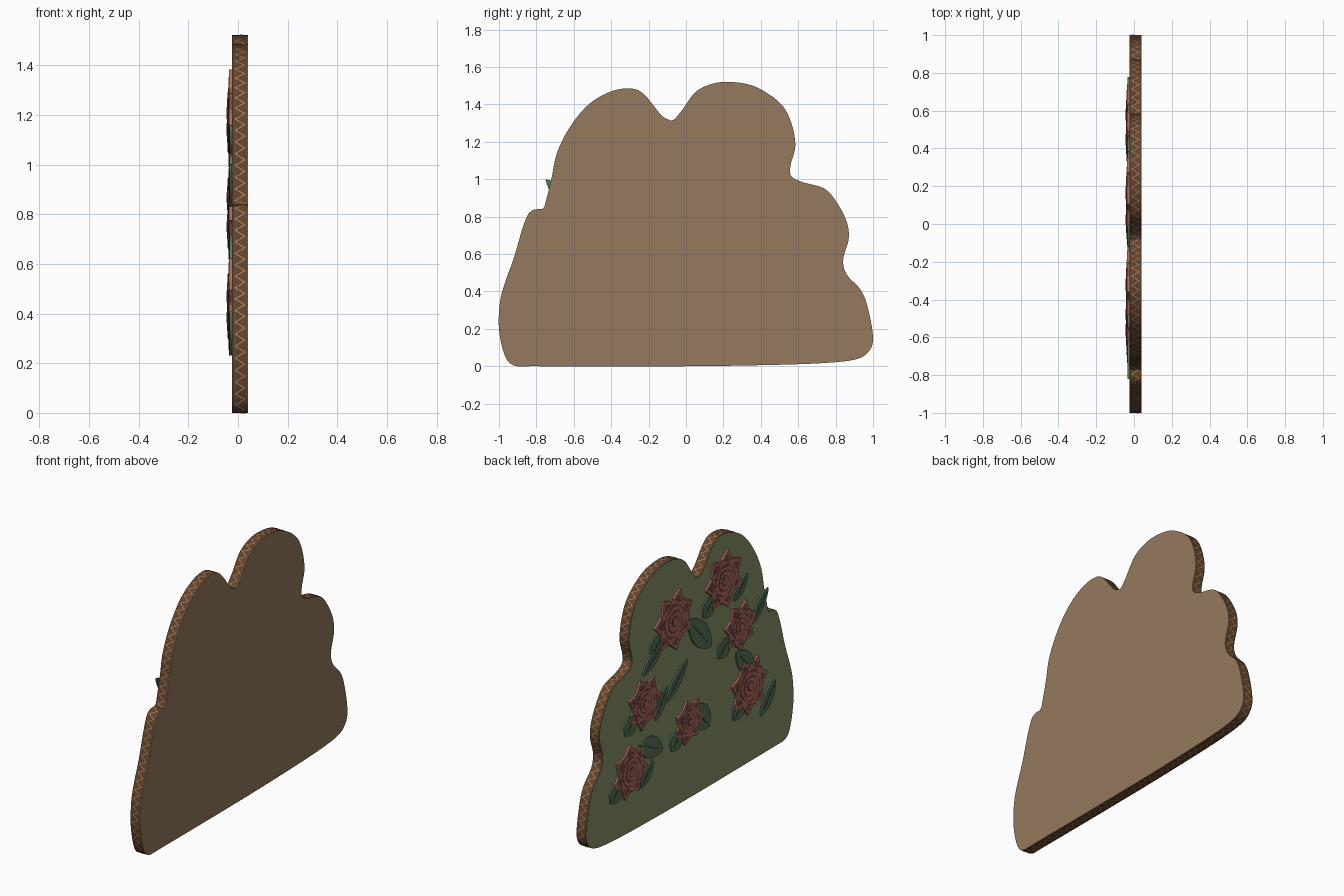
import bpy, bmesh, math
from mathutils import Vector

cube = bpy.data.objects.get("Cube")
if cube:
    bpy.data.objects.remove(cube, do_unlink=True)


def material(name, *rgb):
    m = bpy.data.materials.new(name)
    m.use_nodes = True
    m.diffuse_color = (*rgb, 1)
    for node in m.node_tree.nodes:
        if node.type == 'BSDF_PRINCIPLED':
            node.inputs["Base Color"].default_value = (*rgb, 1)
            node.inputs["Roughness"].default_value = 0.9
    return m


TAN = material("cardboard_tan", .30, .195, .11)
BROWN = material("cardboard_core", .12, .055, .025)
FLUTE = material("flute_line", .42, .23, .11)
SAGE = material("sage_green", .24, .295, .142)
ROSE = material("dusty_rose", .42, .15, .12)
WINE = material("rose_shadow", .2, .065, .06)
LEAF = material("leaf_green", .097, .18, .107)
VEIN = material("leaf_vein", .045, .085, .05)


def prism(bm, pts, x0, x1, index=0):
    """Extrude a (y, z) outline between two x planes; returns the cap at x1."""
    lo = [bm.verts.new((x0, y, z)) for y, z in pts]
    hi = [bm.verts.new((x1, y, z)) for y, z in pts]
    n = len(pts)
    faces = [bm.faces.new(lo), bm.faces.new(hi)]
    for i in range(n):
        j = (i + 1) % n
        faces.append(bm.faces.new((lo[i], lo[j], hi[j], hi[i])))
    for f in faces:
        f.material_index = index
    return faces[1]


def finish(name, bm, mats, smooth=False, fix=True):
    if fix:
        bmesh.ops.recalc_face_normals(bm, faces=bm.faces)
    me = bpy.data.meshes.new(name)
    bm.to_mesh(me)
    bm.free()
    for m in mats:
        me.materials.append(m)
    ob = bpy.data.objects.new(name, me)
    bpy.context.collection.objects.link(ob)
    if smooth:
        bpy.ops.object.select_all(action='DESELECT')
        ob.select_set(True)
        bpy.context.view_layer.objects.active = ob
        bpy.ops.object.shade_smooth_by_angle(angle=math.radians(35))
    return ob


def rounded(ctrl, steps=10):
    """Closed smooth curve through the points; a doubled point is a corner."""
    n, out = len(ctrl), []
    for i in range(n):
        a, b, c, d = (Vector(ctrl[(i + k) % n]) for k in (-1, 0, 1, 2))
        if b == c:
            continue
        for s in range(steps):
            t = s / steps
            out.append(b + .5 * t * ((c - a) + t * ((2*a - 5*b + 4*c - d)
                                                   + t * (3*b - a - 3*c + d))))
    return out


def resample(pts, count):
    loop = pts + [pts[0]]
    total = sum((q - p).length for p, q in zip(loop, loop[1:]))
    out, walked = [], 0.0
    for p, q in zip(loop, loop[1:]):
        seg = (q - p).length
        while len(out) < count and len(out) * total / count <= walked + seg:
            out.append(p.lerp(q, (len(out) * total / count - walked) / seg))
        walked += seg
    return out


# Bushy silhouette in the y-z plane
ctrl = [(-.92, .004), (-.97, .06), (-1, .2), (-.995, .34), (-.97, .44), (-.92, .58),
        (-.87, .75), (-.83, .83), (-.76, .84), (-.76, .84), (-.72, 1), (-.69, 1.14),
        (-.62, 1.28), (-.52, 1.4), (-.4, 1.47), (-.29, 1.485), (-.22, 1.45),
        (-.13, 1.34), (-.07, 1.31), (-.07, 1.31), (-.02, 1.37), (.05, 1.465),
        (.14, 1.51), (.24, 1.52), (.37, 1.495), (.5, 1.41), (.56, 1.31), (.585, 1.18),
        (.56, 1.08), (.56, 1.02), (.62, .985), (.74, .95), (.81, .87), (.86, .77),
        (.87, .68), (.84, .57), (.86, .49), (.94, .4), (.98, .28), (1, .14),
        (.97, .07), (.9, .035), (.75, .018), (.5, .008), (0, 0), (-.8, 0)]
outline = resample(rounded(ctrl), 260)

# Board: brown corrugated core with a green painted face
bm = bmesh.new()
cap = prism(bm, outline, .036, -.025)
cap.material_index = 1
finish("board", bm, [BROWN, SAGE], smooth=True)

# Tan paper liner on the other side
bm = bmesh.new()
prism(bm, outline, .036, .04)
finish("back_liner", bm, [TAN], smooth=True)

# Zigzag flute running around the rim
bm = bmesh.new()
rows, n = [], len(outline)
for i, p in enumerate(outline):
    d = (outline[(i + 1) % n] - outline[i - 1]).normalized()
    p = p + Vector((-d.y, d.x)) * .002
    x = .008 + (.019 if i % 2 else -.019)
    rows.append([bm.verts.new((x + e, p.x, p.y)) for e in (-.004, .004)])
for i in range(n):
    (a, b), (c, d) = rows[i], rows[(i + 1) % n]
    bm.faces.new((a, b, d, c))
zig = finish("rim_flute", bm, [FLUTE], fix=False)
mid = zig.data.polygons[n // 2]
if mid.normal.dot(mid.center - Vector((0, 0, .6))) < 0:
    zig.data.flip_normals()


# Leaves: pointed ovals between two tips, with a raised vein
def leaf(name, a, b, width):
    a, b = Vector(a), Vector(b)
    d = b - a
    side = Vector((-d.y, d.x)).normalized()

    def oval(w, trim=0.0):
        right = [(trim + (1 - 2 * trim) * k / 10, w * math.sin(math.pi * k / 10) ** .75)
                 for k in range(11)]
        left = [(t, -s) for t, s in right[-2:0:-1]]
        return [a + d * t + side * s for t, s in right + left]

    bm = bmesh.new()
    prism(bm, oval(width), -.024, -.034)
    prism(bm, oval(.006, .15), -.034, -.0355, 1)
    finish(name, bm, [LEAF, VEIN])


for i, (a, b, w) in enumerate([
        ((-.55, 1.16), (-.42, 1.04), .04), ((-.75, 1), (-.59, .83), .035),
        ((.02, 1.09), (-.2, .85), .07), ((.27, 1.05), (.46, .92), .04),
        ((.03, .86), (.23, .67), .04), ((.23, .77), (.34, .6), .04),
        ((-.44, .72), (-.62, .54), .06), ((-.82, .41), (-.68, .24), .045),
        ((-.03, .54), (-.18, .37), .075), ((.49, .51), (.27, .4), .065),
        ((.36, .37), (.48, .24), .04)]):
    leaf(f"leaf_{i + 1}", a, b, w)

# Small rounded leaves tucked beside the blooms
for i, (y, z) in enumerate([(-.175, 1.095), (-.32, .79), (.33, 1.05), (.58, .66),
                            (-.466, .36), (.136, .4), (.72, .3)]):
    leaf(f"round_leaf_{i + 1}", (y - .05, z + .045), (y + .05, z - .045), .06)


# Roses: stacked petal tiers with dark gaps between them
def bloom(cy, cz, radius, petals, depth, turn):
    count = petals * 8
    ring = []
    for k in range(count):
        t = 2 * math.pi * k / count
        r = radius * (1 - depth * abs(math.sin(petals * t / 2)))
        ring.append((cy + r * math.cos(t + turn), cz + r * math.sin(t + turn)))
    return ring


TIERS = [(1, 7, .27, 0), (.83, 7, .25, 1), (.79, 7, .25, 0), (.58, 5, .1, 1),
         (.52, 5, .1, 0), (.39, 4, .1, 1), (.33, 4, .1, 0), (.2, 3, .1, 1), (.14, 3, .1, 0)]
for i, (y, z, r) in enumerate([
        (-.32, 1.207, .18), (.165, 1.143, .185), (-.476, .866, .15), (-.563, .47, .175),
        (.447, .748, .16), (.02, .474, .135), (.58, .383, .165)]):
    bm = bmesh.new()
    top = -.037
    for level, (scale, petals, depth, tone) in enumerate(TIERS):
        prism(bm, bloom(y, z, r * scale, petals, depth, i + level // 2 * .45),
              -.024 if level == 0 else -.036, top, tone)
        top -= .0011
    finish(f"rose_{i + 1}", bm, [ROSE, WINE])
